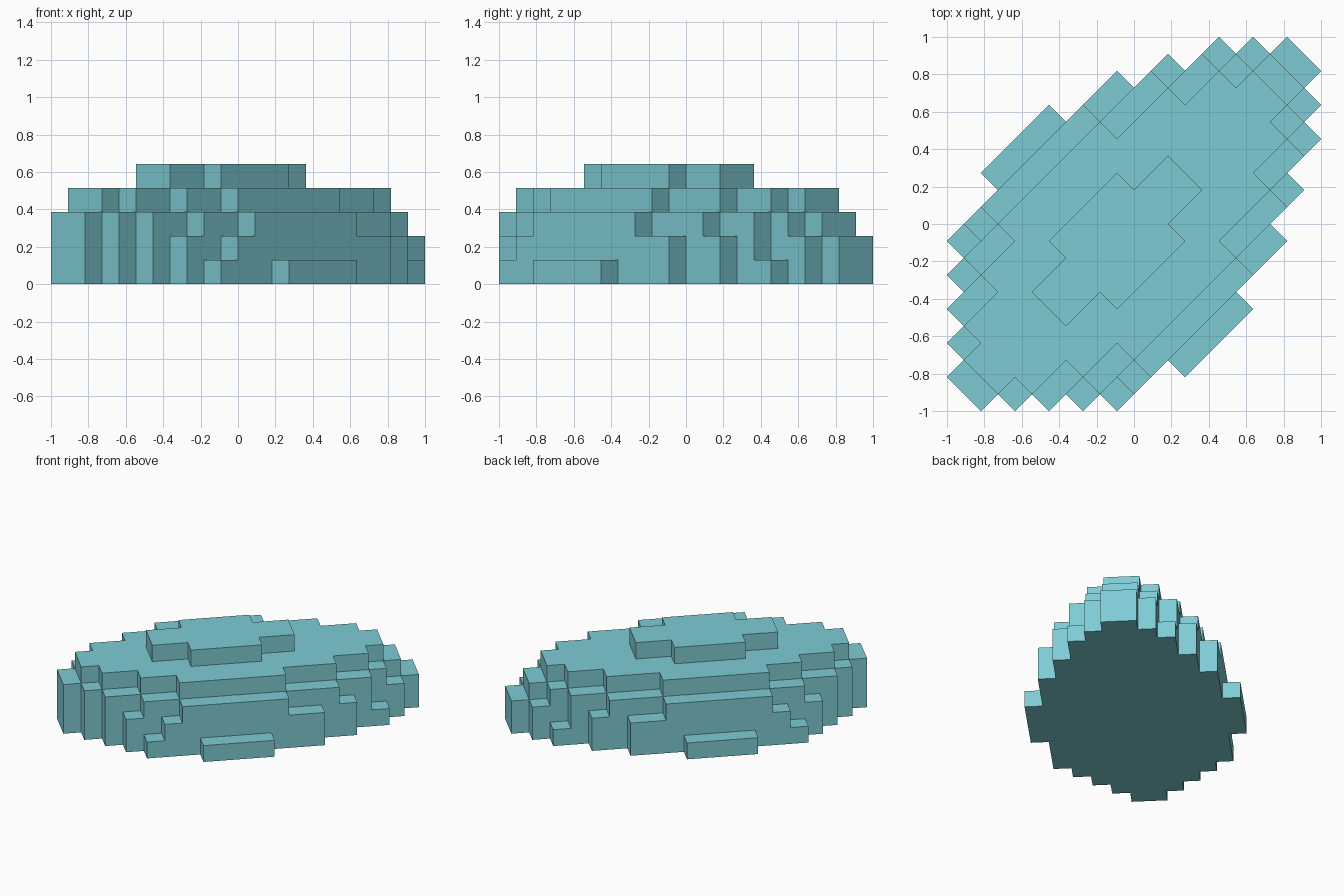
import bpy
import bmesh

cube = bpy.data.objects.get("Cube")
if cube:
    bpy.data.objects.remove(cube, do_unlink=True)

UNIT = 1 / 11                  # half the diagonal of one block
HEIGHT = UNIT * 2 ** 0.5       # side of one block

teal = bpy.data.materials.new("teal")
teal.use_nodes = True
colour = (0.21, 0.60, 0.66, 1)
teal.diffuse_color = colour
teal.node_tree.nodes["Principled BSDF"].inputs["Base Color"].default_value = colour

# Each layer: (start, end) of the block rows, from the middle row outward
layers = {
    "bottom_layer": [(-10, 10), (-9, 9), (-8, 8), (-7, 6), (-6, 4), (-3, 1)],
    "lower_layer": [(-10, 10), (-9, 9), (-8, 7), (-7, 6), (-5, 4)],
    "middle_layer": [(-10, 9), (-9, 8), (-8, 7), (-6, 5), (-4, 2)],
    "upper_layer": [(-9, 8), (-8, 7), (-6, 5), (-4, 2)],
    "top_layer": [(-5, 3), (-3, 1)],
}


def stepped_side(ends):
    """Stair-shaped edge on one side of the long axis."""
    steps = [(end, row + k) for row, end in enumerate(ends) for k in (0, 1)]
    return steps[1:]


def build_layer(name, rows, level):
    """Extrude a stepped oval, mirrored across its diagonal long axis."""
    start = stepped_side([r[0] for r in rows])
    end = stepped_side([r[1] for r in rows])
    half = end + start[::-1]
    outline = half + [(a, -b) for a, b in reversed(half)]
    bm = bmesh.new()
    verts = [bm.verts.new(((a - b) * UNIT, (a + b) * UNIT, level * HEIGHT))
             for a, b in outline]
    base = bm.faces.new(verts)
    grown = bmesh.ops.extrude_face_region(bm, geom=[base], use_keep_orig=True)
    top = [g for g in grown["geom"] if isinstance(g, bmesh.types.BMVert)]
    bmesh.ops.translate(bm, verts=top, vec=(0, 0, HEIGHT))
    bmesh.ops.recalc_face_normals(bm, faces=bm.faces)
    mesh = bpy.data.meshes.new(name)
    bm.to_mesh(mesh)
    bm.free()
    mesh.materials.append(teal)
    bpy.context.collection.objects.link(bpy.data.objects.new(name, mesh))


for level, (name, rows) in enumerate(layers.items()):
    build_layer(name, rows, level)
